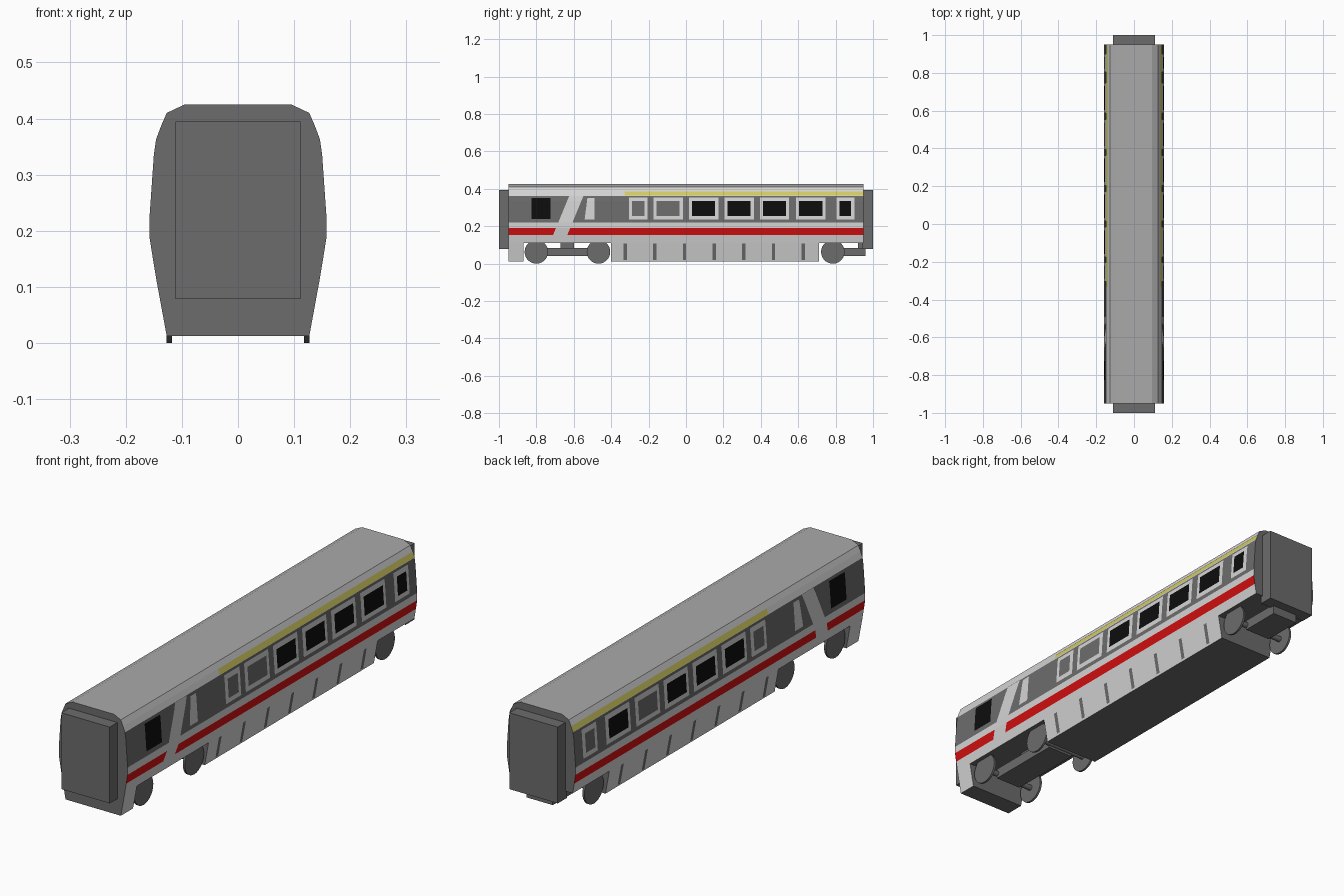
import bpy, bmesh, math
from mathutils import Matrix

if "Cube" in bpy.data.objects:
    bpy.data.objects.remove(bpy.data.objects["Cube"])


def material(name, rgb):
    m = bpy.data.materials.new(name)
    m.diffuse_color = (*rgb, 1)
    m.use_nodes = True
    m.node_tree.nodes["Principled BSDF"].inputs["Base Color"].default_value = m.diffuse_color
    return m


WHITE = material("light grey paint", (0.66, 0.66, 0.66))
ROOF = material("roof grey", (0.40, 0.40, 0.40))
DARK = material("dark grey", (0.15, 0.15, 0.15))
RED = material("red stripe", (0.66, 0.005, 0.005))
YELLOW = material("yellow stripe", (0.66, 0.60, 0.12))
BLACK = material("black glass", (0.004, 0.004, 0.004))

# Half cross-section of the coach: (x, z) from skirt edge to roof
PROFILE = [(0.127, 0.012), (0.145, 0.11), (0.152, 0.152), (0.158, 0.19),
           (0.158, 0.22), (0.150, 0.335), (0.146, 0.363), (0.137, 0.387),
           (0.127, 0.41), (0.095, 0.425)]
END = 0.95


def half_width(z):
    for (x0, z0), (x1, z1) in zip(PROFILE, PROFILE[1:]):
        if z <= z1:
            return x0 + (x1 - x0) * (z - z0) / (z1 - z0)
    return PROFILE[-1][0]


def finish(name, bm, mats):
    bmesh.ops.recalc_face_normals(bm, faces=bm.faces[:])
    me = bpy.data.meshes.new(name)
    bm.to_mesh(me)
    bm.free()
    for m in mats:
        me.materials.append(m)
    ob = bpy.data.objects.new(name, me)
    bpy.context.collection.objects.link(ob)
    return ob


def extrude_section(name, half, y0, y1, mats, rule):
    """Mirror a half section, run it from y0 to y1, colour faces by rule."""
    bm = bmesh.new()
    loop = half + [(-x, z) for x, z in reversed(half)]
    rings = [[bm.verts.new((x, y, z)) for x, z in loop] for y in (y0, y1)]
    n = len(loop)
    for i in range(n):
        j = (i + 1) % n
        bm.faces.new((rings[0][i], rings[0][j], rings[1][j], rings[1][i]))
    for r in rings:
        bm.faces.new(r)
    bmesh.ops.recalc_face_normals(bm, faces=bm.faces[:])
    for f in bm.faces:
        f.material_index = rule(f.normal, f.calc_center_median().z)
    return finish(name, bm, mats)


def paint_rule(n, z):
    if abs(n.y) > 0.9 or n.z < -0.9:
        return 2                      # ends and floor
    if z > 0.41:
        return 1                      # roof
    if 0.22 < z < 0.363:
        return 2                      # window band
    if 0.152 < z < 0.19:
        return 3                      # waist stripe
    return 0


def plate(name, y0, y1, z0, z1, mat, lift=0.002, slant=0.0, slant_right=None, sides=(-1, 1)):
    """Thin skin following the coach side; slants shift the edges along y."""
    if slant_right is None:
        slant_right = slant
    zs = [z0] + [z for _, z in PROFILE if z0 < z < z1] + [z1]
    for s in sides:
        bm = bmesh.new()
        rows = []
        for z in zs:
            t = (z - z0) / (z1 - z0)
            x = s * (half_width(z) + lift)
            rows.append([bm.verts.new((x, y0 + slant * t, z)),
                         bm.verts.new((x, y1 + slant_right * t, z))])
        for a, b in zip(rows, rows[1:]):
            q = (a[0], a[1], b[1], b[0])
            f = bm.faces.new(q if s > 0 else q[::-1])
        me = bpy.data.meshes.new(name)
        bm.to_mesh(me)
        bm.free()
        me.materials.append(mat)
        side = "right" if s > 0 else "left"
        bpy.context.collection.objects.link(bpy.data.objects.new(name + "_" + side, me))


def box(name, x0, x1, y0, y1, z0, z1, mat):
    bm = bmesh.new()
    m = Matrix.Translation(((x0 + x1) / 2, (y0 + y1) / 2, (z0 + z1) / 2)) \
        @ Matrix.Diagonal((x1 - x0, y1 - y0, z1 - z0, 1))
    bmesh.ops.create_cube(bm, size=1, matrix=m)
    return finish(name, bm, [mat])


def disc(name, x, y, z, r, width, mat, n=28):
    bm = bmesh.new()
    m = Matrix.Translation((x, y, z)) @ Matrix.Rotation(math.pi / 2, 4, 'Y')
    bmesh.ops.create_cone(bm, cap_ends=True, segments=n, radius1=r, radius2=r,
                          depth=width, matrix=m)
    return finish(name, bm, [mat])


# Coach body and lower skirts
PAINT = [WHITE, ROOF, DARK, RED]
extrude_section("coach_body", PROFILE[1:], -END, END, PAINT, paint_rule)
for name, y0, y1 in (("front_skirt", -END, -0.87), ("middle_skirt", -0.40, 0.71)):
    extrude_section(name, PROFILE[:2], y0, y1, PAINT, paint_rule)

# Gangway connections at both ends
for name, s in (("front_gangway", -1), ("rear_gangway", 1)):
    ya, yb = sorted((s * (END - 0.01), s * 1.0))
    box(name, -0.111, 0.111, ya, yb, 0.078, 0.395, DARK)

# Side stripes and slanted flash
plate("yellow_stripe", -0.33, END, 0.365, 0.387, YELLOW)
plate("slanted_flash", -0.712, -0.636, 0.150, 0.363, WHITE, slant=0.088)
plate("small_panel", -0.542, -0.49, 0.237, 0.352, WHITE, slant=0.015, slant_right=0)
plate("cab_window", -0.827, -0.725, 0.24, 0.352, BLACK)

# Framed windows: (start, end, black glass on right, black glass on left)
WINDOWS = [(-0.305, -0.205, False, False), (-0.175, -0.017, False, True),
           (0.015, 0.173, True, True), (0.205, 0.363, True, True),
           (0.395, 0.552, True, False), (0.587, 0.747, True, True),
           (0.805, 0.900, True, False)]
for i, (a, b, right, left) in enumerate(WINDOWS):
    plate(f"window_frame_{i}", a, b, 0.237, 0.354, WHITE)
    for s, black in ((1, right), (-1, left)):
        plate(f"window_pane_{i}", a + 0.017, b - 0.017, 0.256, 0.335,
              BLACK if black else DARK, lift=0.004, sides=(s,))

# Slits in the middle skirt
for i in range(7):
    y = -0.325 + i * 0.1585
    plate(f"skirt_slit_{i}", y - 0.009, y + 0.009, 0.02, 0.108, DARK)

# Wheels and axles
for i, y in enumerate((-0.80, -0.468, 0.785)):
    for s in (-1, 1):
        disc(f"wheel_{i}", s * 0.1225, y, 0.063, 0.063, 0.009, DARK)
    disc(f"axle_{i}", 0, y, 0.063, 0.012, 0.24, DARK, n=12)

# Bogie beams with their pivots
box("front_bogie_beam", -0.06, 0.06, -0.80, -0.468, 0.042, 0.085, DARK)
box("front_bogie_pivot", -0.04, 0.04, -0.67, -0.60, 0.08, 0.115, DARK)
box("rear_bogie_beam", -0.06, 0.06, 0.785, 0.96, 0.042, 0.085, DARK)
box("rear_bogie_pivot", -0.04, 0.04, 0.92, 0.949, 0.08, 0.115, DARK)
